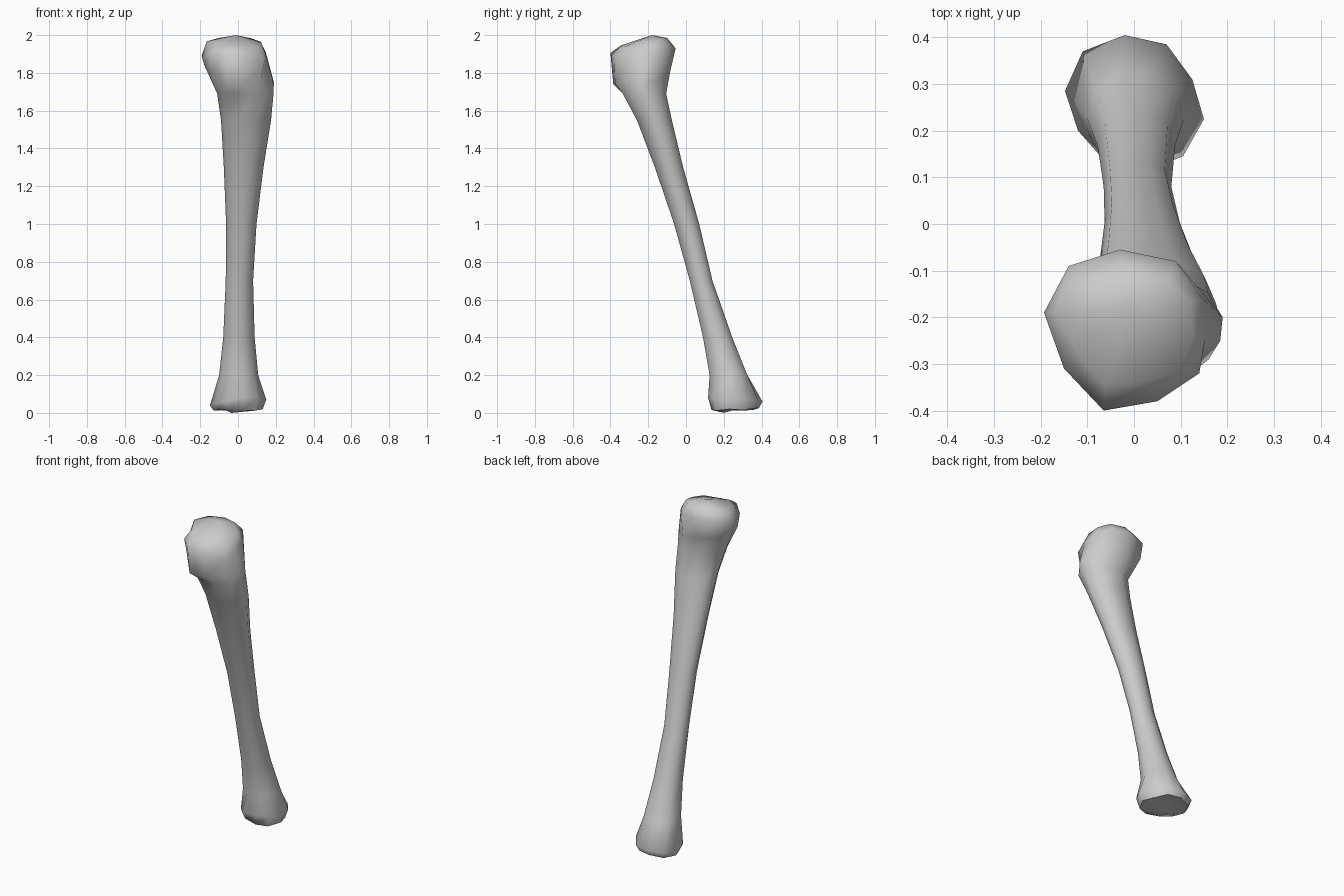
import bpy, bmesh, math

SIDES = 10


def oval(z, x0, x1, y0, y1):
    """Horizontal cross-section, starting at the left and going round by the front."""
    pts = []
    for i in range(SIDES):
        a = math.pi + 2 * math.pi * i / SIDES
        pts.append(((x0 + x1) / 2 + (x1 - x0) / 2 * math.cos(a),
                    (y0 + y1) / 2 + (y1 - y0) / 2 * math.sin(a) / 0.951, z))
    return pts


def inset(ring, cx, cy, factor, heights):
    return [(cx + (x - cx) * factor, cy + (y - cy) * factor, h)
            for (x, y, _), h in zip(ring, heights)]


# Lower joint: flared rim and slightly wavy underside
foot = [(-.148, .285, .04), (-.12, .20, .05), (-.07, .143, .06), (.03, .117, .08),
        (.105, .145, .08), (.15, .225, .07), (.125, .31, .07), (.07, .385, .06),
        (-.02, .405, .06), (-.11, .37, .05)]
sole = inset(foot, 0, .26, .87, [.012, .015, .02, .015, .012, .02, .015, .025, .025, .015])
inner = inset(foot, 0, .26, .5, [.015, .012, 0, .005, .012, .02, .025, .03, .03, .02])

# Shaft cross-sections: z, left, right, front, back
shaft = [(.2, -.10, .107, .125, .325), (.4, -.078, .088, .09, .245),
         (.7, -.065, .08, .02, .14), (1.0, -.063, .098, -.063, .07),
         (1.3, -.075, .135, -.165, -.015), (1.55, -.09, .175, -.26, -.075),
         (1.69, -.11, .188, -.335, -.105)]

# Upper joint: overhanging lower rim, widest rim, and domed top edge
collar = [(-.178, -.20, 1.84), (-.145, -.295, 1.82), (-.06, -.385, 1.74),
          (.04, -.375, 1.74), (.12, -.32, 1.76), (.185, -.25, 1.76),
          (.19, -.20, 1.75), (.10, -.11, 1.77), (-.02, -.085, 1.80), (-.13, -.10, 1.82)]
rim = [(-.193, -.19, 1.89), (-.15, -.31, 1.90), (-.065, -.40, 1.905), (.05, -.38, 1.88),
       (.14, -.32, 1.86), (.152, -.25, 1.88), (.147, -.16, 1.91), (.09, -.08, 1.93),
       (-.03, -.055, 1.93), (-.14, -.09, 1.92)]
crown = [(-.165, -.19, 1.967), (-.12, -.28, 1.955), (-.06, -.345, 1.945), (.03, -.335, 1.94),
         (.10, -.315, 1.942), (.127, -.24, 1.953), (.12, -.17, 1.965), (.07, -.12, 1.983),
         (-.02, -.10, 1.985), (-.11, -.13, 1.983)]

# Skin the sections from the underside to the crown
bm = bmesh.new()
rings = [inner, sole, foot] + [oval(*s) for s in shaft] + [collar, rim, crown]
loops = [[bm.verts.new(p) for p in r] for r in rings]
for a, b in zip(loops, loops[1:]):
    for i in range(SIDES):
        j = (i + 1) % SIDES
        bm.faces.new((a[i], a[j], b[j], b[i]))


def cap(loop, point):
    tip = bm.verts.new(point)
    for i in range(SIDES):
        bm.faces.new((loop[i], loop[(i + 1) % SIDES], tip))


cap(loops[0], (0, .26, .018))
cap(loops[-1], (-.01, -.18, 2.0))
bmesh.ops.recalc_face_normals(bm, faces=bm.faces)

mesh = bpy.data.meshes.new("leg_bone")
bm.to_mesh(mesh)
bm.free()
bone = bpy.data.objects.new("leg_bone", mesh)
bpy.context.collection.objects.link(bone)
bpy.context.view_layer.objects.active = bone
bone.select_set(True)
bpy.ops.object.shade_smooth_by_angle(angle=math.radians(60))
